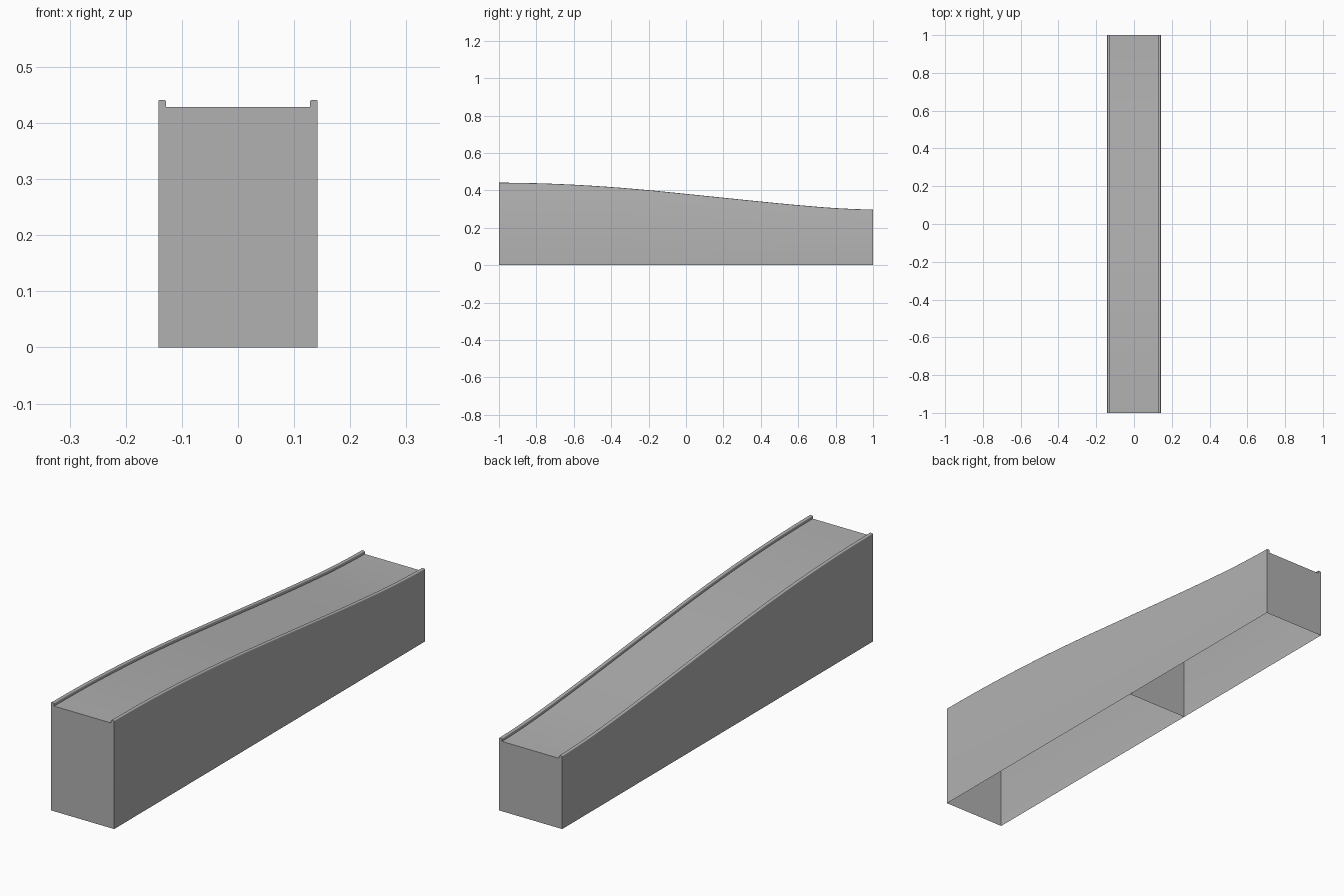
import bpy, bmesh, math

if "Cube" in bpy.data.objects:
    bpy.data.objects.remove(bpy.data.objects["Cube"])

HALF_W, LIP_IN, LIP_H = 0.142, 0.1285, 0.0125
DIVIDER_Y = 0.145
# lip top height, sampled every 0.2 along y from -1 to 1
HEIGHTS = [0.441, 0.438, 0.430, 0.4175, 0.401, 0.381, 0.3605, 0.340, 0.321, 0.305, 0.297]

grey = bpy.data.materials.new("dark_grey")
grey.diffuse_color = (0.44, 0.44, 0.44, 1)
grey.use_nodes = True
grey.node_tree.nodes["Principled BSDF"].inputs["Base Color"].default_value = grey.diffuse_color


def top_z(y):
    """Smooth S-curve through the sampled heights."""
    t = min(max((y + 1) / 0.2, 0), 9.9999999)
    i = int(t)
    u = t - i
    p = [HEIGHTS[min(max(k, 0), 10)] for k in range(i - 1, i + 3)]
    return p[1] + 0.5 * u * (p[2] - p[0] + u * (2*p[0] - 5*p[1] + 4*p[2] - p[3]
                             + u * (3*(p[1] - p[2]) + p[3] - p[0])))


def lip_profile():
    """Right lip, outside to inside: (x, depth below lip top)."""
    r = 0.003
    pts = []
    for cx, a0 in ((HALF_W - r, 0), (LIP_IN + r, 90)):
        for k in range(4):
            a = math.radians(a0 + 30 * k)
            pts.append((cx + r * math.cos(a), -r + r * math.sin(a)))
    return pts + [(LIP_IN, -LIP_H)]


def make_object(name, bm):
    me = bpy.data.meshes.new(name)
    bm.to_mesh(me)
    bm.free()
    me.materials.append(grey)
    ob = bpy.data.objects.new(name, me)
    bpy.context.collection.objects.link(ob)
    return ob


# Hollow shell: side walls, lips and ramp deck, open underneath
right = lip_profile()
section = right + [(-x, d) for x, d in reversed(right)]
bm = bmesh.new()
rings = []
N = 40
for j in range(N + 1):
    y = -1 + 2 * j / N
    z = top_z(y)
    ring = [bm.verts.new((HALF_W, y, 0))]
    ring += [bm.verts.new((x, y, z + d)) for x, d in section]
    ring.append(bm.verts.new((-HALF_W, y, 0)))
    rings.append(ring)
for a, b in zip(rings, rings[1:]):
    for k in range(len(a) - 1):
        bm.faces.new((a[k], b[k], b[k + 1], a[k + 1]))
# End walls
bm.faces.new(list(reversed(rings[0])))
bm.faces.new(rings[-1])
bmesh.ops.recalc_face_normals(bm, faces=bm.faces)
# make sure the deck faces upward
deck = max(bm.faces, key=lambda f: f.calc_area() if abs(f.normal.z) > 0.7 else 0)
if deck.normal.z < 0:
    bmesh.ops.reverse_faces(bm, faces=bm.faces)
shell = make_object("ramp_shell", bm)
bpy.context.view_layer.objects.active = shell
shell.select_set(True)
bpy.ops.object.shade_smooth_by_angle(angle=math.radians(35))

# Cross wall inside the shell
bm = bmesh.new()
h = top_z(DIVIDER_Y) - LIP_H
bm.faces.new([bm.verts.new((x, DIVIDER_Y, z)) for x, z in
              ((-HALF_W, 0), (-HALF_W, h), (HALF_W, h), (HALF_W, 0))])
make_object("inner_divider", bm)
